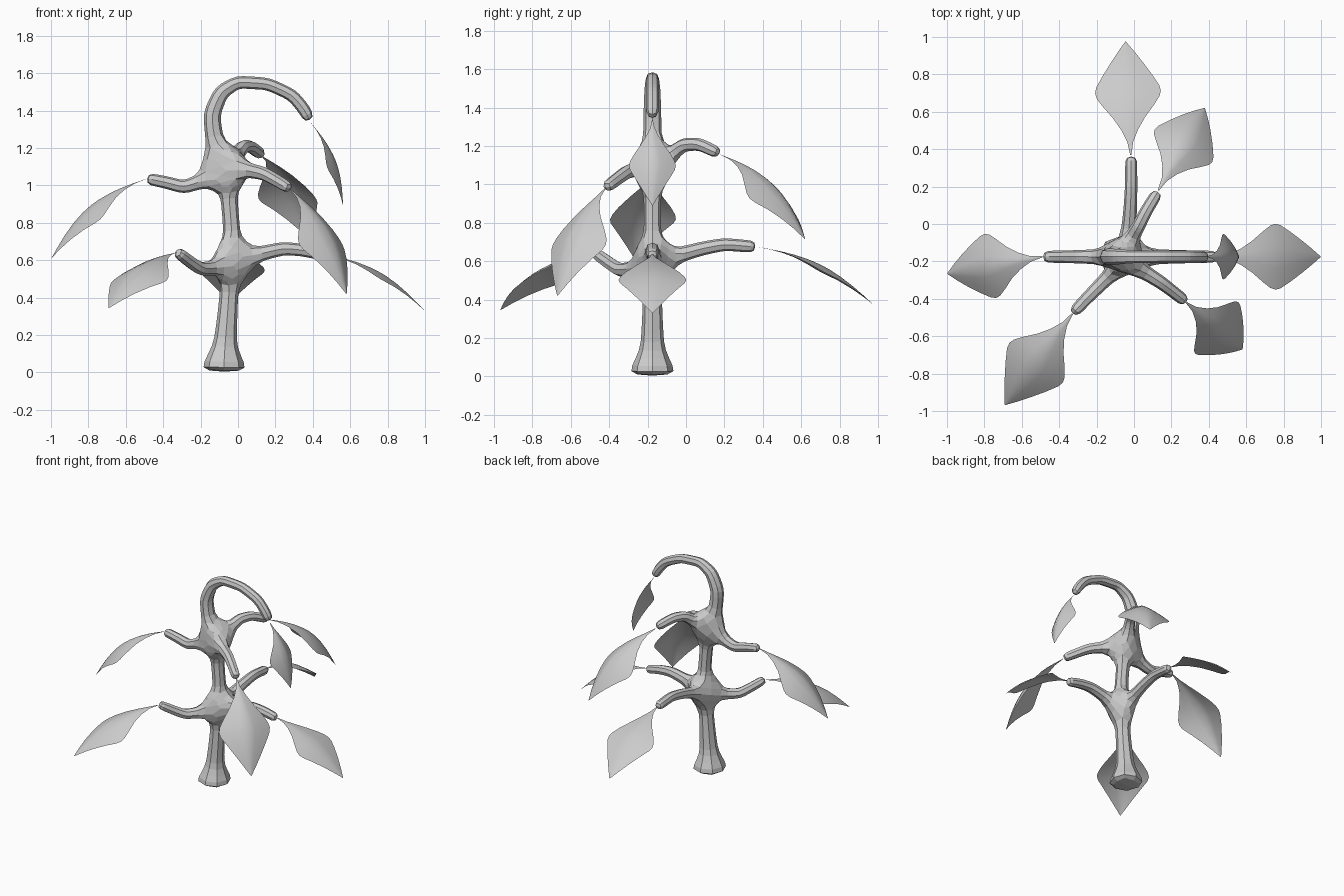
import bpy, math
from mathutils import Vector

if "Cube" in bpy.data.objects:
    bpy.data.objects.remove(bpy.data.objects["Cube"])

Y = -0.175  # depth of the trunk plane

# ---- Woody skeleton: one stem with six branches, skinned into octagonal tubes
verts, edges, radii = [], [], []


def chain(points, parent=None):
    """Add a run of (x, y, z, radius) points; return their indices."""
    ids = []
    for x, y, z, r in points:
        verts.append((x, y, z))
        radii.append(r)
        i = len(verts) - 1
        if parent is not None:
            edges.append((parent, i))
        parent = i
        ids.append(i)
    return ids


stem = chain([(x, Y, z, r) for x, z, r in [
    (-.075, 0, .13), (-.075, .05, .122), (-.07, .14, .068), (-.057, .3, .058),
    (-.045, .47, .052), (-.03, .6, .055), (-.032, .73, .05), (-.04, .84, .048),
    (-.05, .96, .05), (-.07, 1.09, .055), (-.123, 1.225, .052),
    (-.142, 1.38, .05), (-.09, 1.5, .045), (0, 1.553, .037),
    (.16, 1.543, .036), (.29, 1.483, .036), (.355, 1.405, .036),
    (.385, 1.345, .034)]])
low_hub, high_hub = stem[5], stem[9]

branches = [
    (low_hub, [(.09, Y, .627), (.24, Y, .663), (.34, Y, .655), (.45, Y, .63)]),
    (low_hub, [(-.03, -.05, .628), (-.02, .08, .665), (-.015, .2, .688), (-.015, .365, .674)]),
    (low_hub, [(-.12, -.265, .56), (-.2, -.345, .553), (-.255, -.4, .59), (-.328, -.478, .647)]),
    (high_hub, [(-.19, Y, 1.025), (-.29, Y, .99), (-.38, Y, 1.015), (-.49, Y, 1.037)]),
    (high_hub, [(-.01, -.07, 1.16), (.025, -.01, 1.207), (.065, .07, 1.21), (.13, .175, 1.16)]),
    (high_hub, [(.04, -.247, 1.085), (.14, -.31, 1.063), (.2, -.355, 1.03), (.28, -.418, .982)]),
]
for hub, pts in branches:
    chain([(*p, r) for p, r in zip(pts, (.044, .039, .036, .034))], hub)

mesh = bpy.data.meshes.new("trunk_and_branches")
mesh.from_pydata(verts, edges, [])
wood = bpy.data.objects.new("trunk_and_branches", mesh)
bpy.context.collection.objects.link(wood)
wood.modifiers.new("Skin", 'SKIN')
for i, r in enumerate(radii):
    sv = mesh.skin_vertices[0].data[i]
    sv.radius = (r, r)
    sv.use_root = (i == 0)
    sv.use_loose = i in (low_hub, high_hub)  # broad webbed joints
sub = wood.modifiers.new("Round", 'SUBSURF')
sub.levels = sub.render_levels = 1

# ---- Drooping leaves: arched, cupped diamonds without thickness
OUTLINE = [(0, .02), (.1, .09), (.2, .26), (.3, .49), (.41, .79), (.48, .95),
           (.53, 1), (.58, .96), (.68, .75), (.8, .48), (.9, .25), (1, .01)]
ACROSS = (-1, -.66, -.33, 0, .33, .66, 1)


def leaf(name, base, tip, half_width, bow, cup):
    base, tip = Vector(base), Vector(tip)
    along = tip - base
    side = Vector((along.y, -along.x, 0)).normalized()
    up = side.cross(along).normalized()
    pts = []
    for t, w in OUTLINE:
        rib = base + along * t + up * bow * math.sin(math.pi * t)
        for s in ACROSS:
            pts.append(rib + side * s * w * half_width - up * cup * abs(s * w) ** 1.25)
    n = len(ACROSS)
    faces = [(r * n + c, r * n + c + 1, (r + 1) * n + c + 1, (r + 1) * n + c)
             for r in range(len(OUTLINE) - 1) for c in range(n - 1)]
    me = bpy.data.meshes.new(name)
    me.from_pydata(pts, [], faces)
    me.shade_smooth()
    bpy.context.collection.objects.link(bpy.data.objects.new(name, me))


leaf("leaf_low_right", (.45, Y, .635), (.998, Y, .33), .176, .063, .03)
leaf("leaf_low_back", (-.017, .37, .675), (-.045, .975, .375), .176, .063, .03)
leaf("leaf_low_left", (-.33, -.48, .64), (-.69, -.967, .345), .178, .075, .065)
leaf("leaf_high_left", (-.49, Y, 1.035), (-.998, -.265, .61), .174, .082, .07)
leaf("leaf_high_back", (.13, .18, 1.155), (.378, .62, .715), .177, .088, .08)
leaf("leaf_high_front", (.28, -.42, .98), (.58, -.67, .42), .18, .08, .075)
leaf("leaf_top", (.39, Y, 1.335), (.562, Y, .89), .122, .05, .055)
